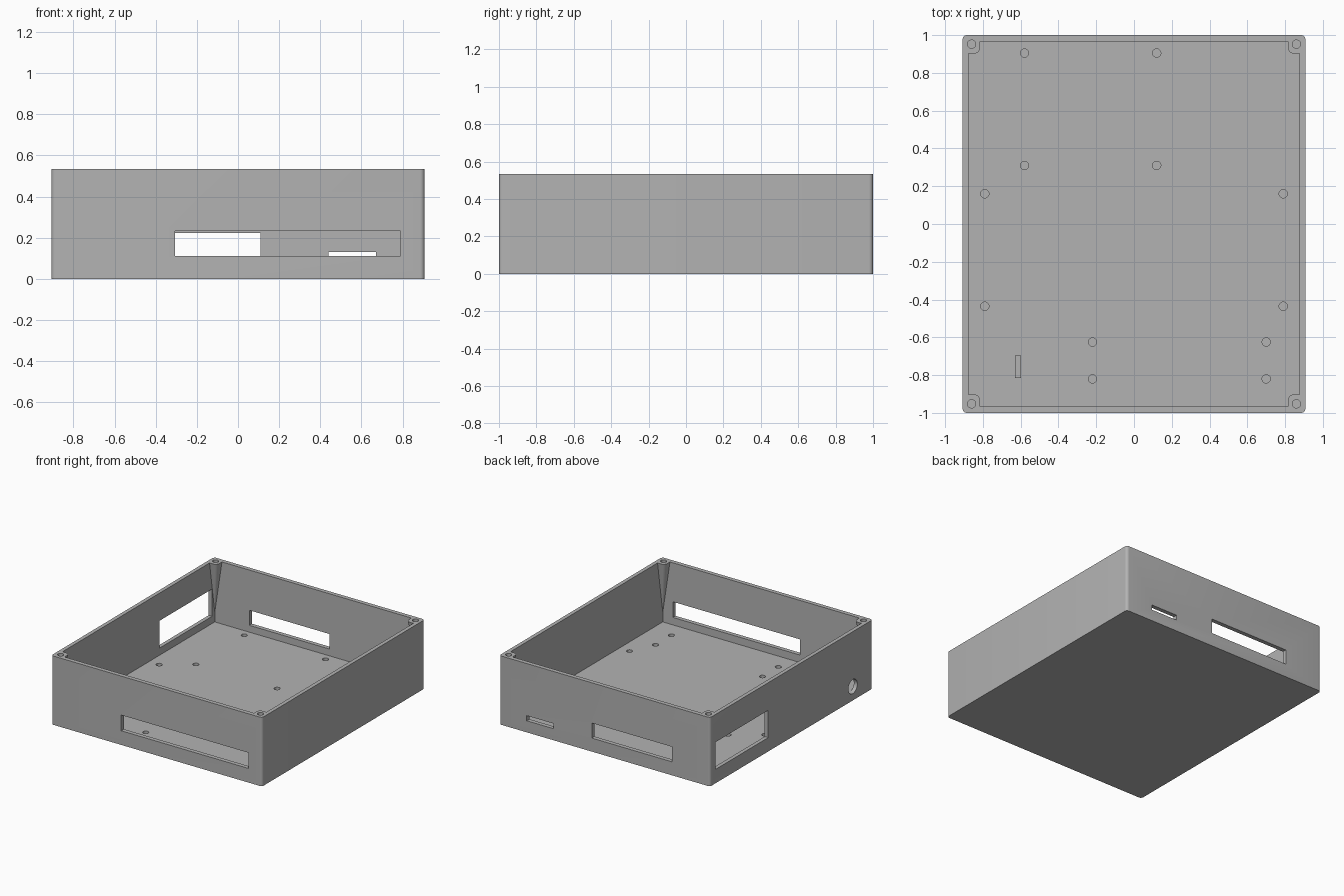
import bpy, bmesh, math
from mathutils import Vector, Matrix

cube = bpy.data.objects.get("Cube")
if cube:
    bpy.data.objects.remove(cube, do_unlink=True)

W, D, H = 0.907, 1.0, 0.535      # half width, half depth, height
IX, IY, FLOOR = 0.877, 0.967, 0.052  # inner half sizes, floor level

grey = bpy.data.materials.new("plain grey")
grey.use_nodes = True
grey.diffuse_color = (0.45, 0.45, 0.45, 1)
grey.node_tree.nodes["Principled BSDF"].inputs["Base Color"].default_value = grey.diffuse_color


def finish(name, bm):
    bmesh.ops.recalc_face_normals(bm, faces=bm.faces)
    mesh = bpy.data.meshes.new(name)
    bm.to_mesh(mesh)
    bm.free()
    mesh.materials.append(grey)
    ob = bpy.data.objects.new(name, mesh)
    bpy.context.collection.objects.link(ob)
    return ob


def box(name, x, y, z, corner=0):
    """Box from (min, max) ranges, with optional rounded upright edges."""
    bm = bmesh.new()
    bmesh.ops.create_cube(bm, size=1)
    for v in bm.verts:
        v.co = Vector(r[0] if c < 0 else r[1] for c, r in zip(v.co, (x, y, z)))
    if corner:
        upright = [e for e in bm.edges
                   if abs(e.verts[0].co.z - e.verts[1].co.z) > 0.1]
        bmesh.ops.bevel(bm, geom=upright, offset=corner, segments=6,
                        profile=0.5, affect='EDGES')
    return finish(name, bm)


def cylinder(name, centre, radius, length, along_x=False):
    bm = bmesh.new()
    turn = Matrix.Rotation(math.pi / 2, 4, 'Y') if along_x else Matrix()
    bmesh.ops.create_cone(bm, cap_ends=True, segments=32, radius1=radius,
                          radius2=radius, depth=length,
                          matrix=Matrix.Translation(centre) @ turn)
    return finish(name, bm)


def tapered_boss(sx, sy):
    """Screw boss, wide at the rim and fading into the corner below."""
    x0, y0, r = 0.815, 0.903, 0.03
    top = [(0.89, y0), (0.89, 0.98), (x0, 0.98)]
    for i in range(7):
        a = math.pi / 2 * i / 6
        top.append((x0 + r - r * math.cos(a), y0 + r - r * math.sin(a)))
    bm = bmesh.new()
    for x, y in top:
        bm.verts.new((sx * x, sy * y, H))
    bm.verts.new((sx * 0.884, sy * 0.974, 0.08))
    bmesh.ops.convex_hull(bm, input=bm.verts)
    return finish("corner_boss", bm)


def combine(target, tool, operation):
    mod = target.modifiers.new("combine", 'BOOLEAN')
    mod.operation, mod.solver, mod.object = operation, 'EXACT', tool
    bpy.context.view_layer.objects.active = target
    bpy.ops.object.modifier_apply(modifier=mod.name)
    bpy.data.objects.remove(tool, do_unlink=True)


# Open tray
case = box("case", (-W, W), (-D, D), (0, H), corner=0.022)
combine(case, box("cavity", (-IX, IX), (-IY, IY), (FLOOR, H + 0.1)), 'DIFFERENCE')

# Corner bosses with screw holes
corners = [(sx, sy) for sx in (-1, 1) for sy in (-1, 1)]
for sx, sy in corners:
    combine(case, tapered_boss(sx, sy), 'UNION')
for sx, sy in corners:
    combine(case, cylinder("screw_hole", (sx * 0.86, sy * 0.952, H), 0.022, 0.2),
            'DIFFERENCE')

# Wall openings: front slot, back window, back narrow slot, side window
openings = [
    ((-0.305, 0.79), (-1.1, -0.9), (0.11, 0.232)),
    ((-0.58, 0.11), (0.9, 1.1), (0.105, 0.222)),
    ((0.44, 0.67), (0.9, 1.1), (0.09, 0.13)),
    ((-1.0, -0.8), (0.285, 0.935), (0.108, 0.32)),
]
for x, y, z in openings:
    combine(case, box("opening", x, y, z), 'DIFFERENCE')

# Round socket hole in the side wall
combine(case, cylinder("socket_hole", (-0.9, -0.755, 0.108), 0.055, 0.2, along_x=True),
        'DIFFERENCE')

# Blind mounting holes in the floor, four to each board
boards = [((-0.58, 0.12), (0.31, 0.905)),
          ((-0.79, 0.79), (-0.435, 0.16)),
          ((-0.22, 0.70), (-0.82, -0.625))]
for xs, ys in boards:
    for x in xs:
        for y in ys:
            combine(case, cylinder("mount_hole", (x, y, FLOOR), 0.022, 0.07),
                    'DIFFERENCE')

# Small upright stop behind the socket hole
combine(case, box("socket_stop", (-0.631, -0.597), (-0.815, -0.695), (0.03, 0.15)), 'UNION')

bpy.ops.object.select_all(action='DESELECT')
case.select_set(True)
bpy.context.view_layer.objects.active = case
bpy.ops.object.shade_smooth_by_angle(angle=math.radians(30))
